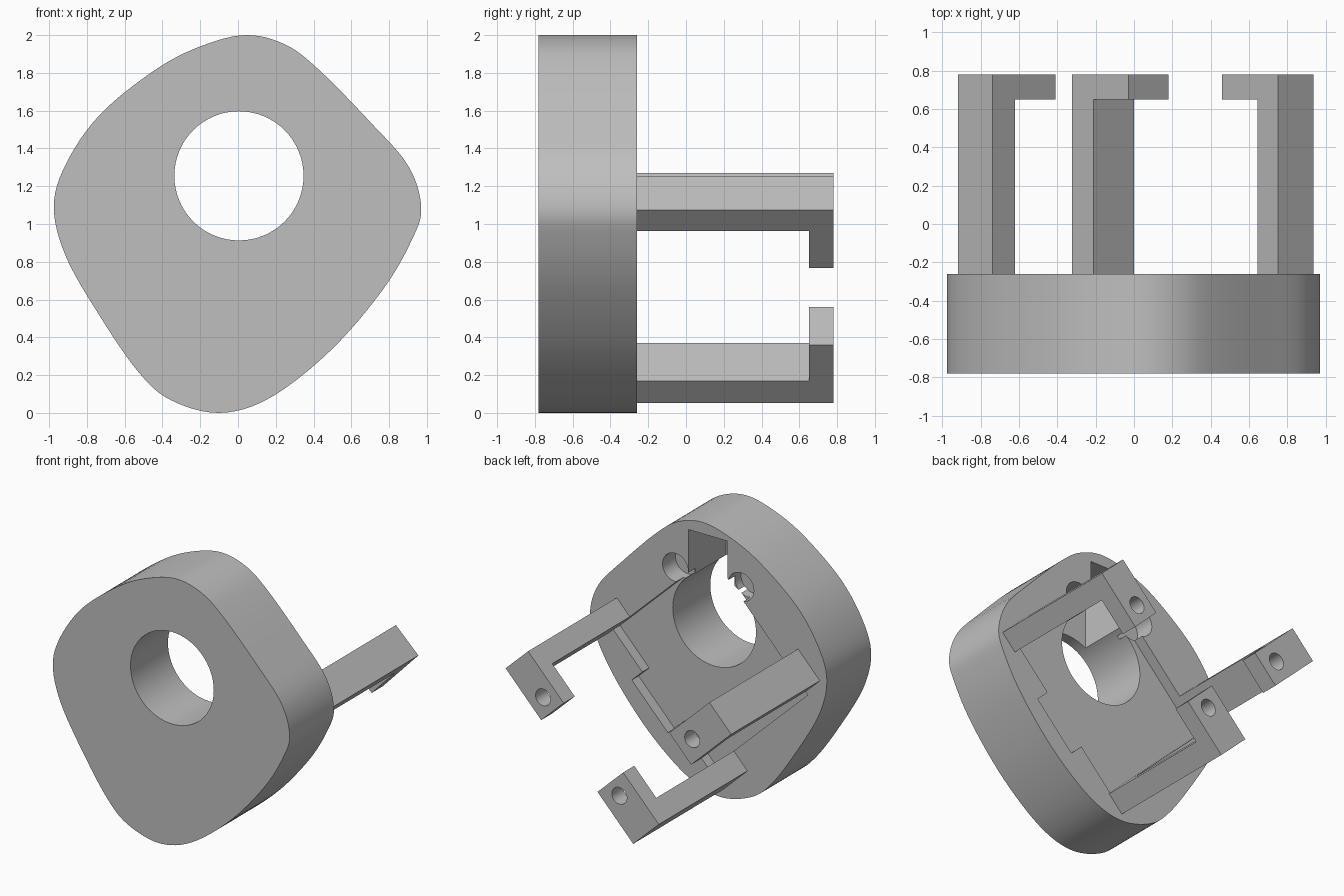
import bpy, bmesh, math
from mathutils import Vector

cube = bpy.data.objects.get("Cube")
if cube:
    bpy.data.objects.remove(cube, do_unlink=True)

grey = bpy.data.materials.new("plain_grey")
grey.use_nodes = True
COLOR = (0.52, 0.52, 0.52, 1)
grey.diffuse_color = COLOR
grey.node_tree.nodes["Principled BSDF"].inputs["Base Color"].default_value = COLOR

FRONT, BACK, FLOOR, TIP = -0.78, -0.26, -0.34, 0.78
TILT = math.radians(43.6)
C, S = math.cos(TILT), math.sin(TILT)


def tilted(u, v):
    """Turn the tilted square frame of the pocket into x, z."""
    return (C * u + S * v, -S * u + C * v)


def prism(name, outline, y0, y1):
    """Extrude an x, z outline along y."""
    bm = bmesh.new()
    face = bm.faces.new([bm.verts.new((x, y0, z)) for x, z in outline])
    new = bmesh.ops.extrude_face_region(bm, geom=[face])["geom"]
    bmesh.ops.translate(bm, vec=(0, y1 - y0, 0),
                        verts=[g for g in new if isinstance(g, bmesh.types.BMVert)])
    bmesh.ops.recalc_face_normals(bm, faces=bm.faces)
    mesh = bpy.data.meshes.new(name)
    bm.to_mesh(mesh)
    bm.free()
    obj = bpy.data.objects.new(name, mesh)
    bpy.context.collection.objects.link(obj)
    mesh.materials.append(grey)
    return obj


def circle(x, z, r, n):
    return [(x + r * math.cos(math.tau * i / n), z + r * math.sin(math.tau * i / n))
            for i in range(n)]


def rect(u0, u1, v0, v1):
    return [tilted(u, v) for u, v in ((u0, v0), (u1, v0), (u1, v1), (u0, v1))]


def spline(points, steps):
    """Closed smooth curve through the points."""
    pts = [Vector(p) for p in points]
    out = []
    for i in range(len(pts)):
        a, b, c, d = (pts[(i + k) % len(pts)] for k in (-1, 0, 1, 2))
        for s in range(steps):
            t = s / steps
            out.append(tuple(0.5 * (2 * b + (c - a) * t + (2 * a - 5 * b + 4 * c - d) * t * t
                                    + (3 * b - a - 3 * c + d) * t ** 3)))
    return out


def combine(obj, other, operation):
    """Apply one boolean and remove the helper."""
    other.hide_render = True
    mod = obj.modifiers.new("combine", "BOOLEAN")
    mod.operation, mod.solver, mod.object = operation, "EXACT", other
    graph = bpy.context.evaluated_depsgraph_get()
    mesh = bpy.data.meshes.new_from_object(obj.evaluated_get(graph))
    obj.modifiers.clear()
    obj.data = mesh
    bpy.data.objects.remove(other, do_unlink=True)


def smooth(obj):
    bpy.ops.object.select_all(action="DESELECT")
    obj.select_set(True)
    bpy.context.view_layer.objects.active = obj
    bpy.ops.object.shade_smooth_by_angle(angle=math.radians(30))


# Rounded block
OUTLINE = [(0.04, 2.0), (-0.2, 1.94), (-0.44, 1.815), (-0.73, 1.58), (-0.91, 1.32),
           (-0.975, 1.09), (-0.91, 0.825), (-0.73, 0.51), (-0.53, 0.22), (-0.36, 0.07),
           (-0.1, 0), (0.17, 0.08), (0.49, 0.33), (0.765, 0.65), (0.92, 0.915),
           (0.97, 1.09), (0.9, 1.31), (0.7, 1.54), (0.43, 1.815), (0.25, 1.95)]
body = prism("rounded_body", spline(OUTLINE, 6), FRONT, BACK)

# Shallow tilted pocket in the back, with a side notch
U0, U1, V0, V1 = -1.246, -0.13, 0.123, 1.268
NOTCH = -0.01
pocket = [tilted(u, v) for u, v in (
    (U0, V0), (U1, V0), (U1, 0.49), (NOTCH, 0.49), (NOTCH, 0.92), (U1, 0.92), (U1, V1), (U0, V1))]
combine(body, prism("pocket_cutter", pocket, FLOOR, BACK + 0.1), "DIFFERENCE")

# Round opening, top slot and two blind screw holes
combine(body, prism("opening_cutter", circle(0.005, 1.255, 0.342, 64), FRONT - 0.1, BACK + 0.1),
        "DIFFERENCE")
slot = [(-0.16, 1.4), (0.16, 1.4), (0.16, 1.915), (-0.16, 1.915)]
combine(body, prism("slot_cutter", slot, -0.7, BACK + 0.1), "DIFFERENCE")
for side in (-1, 1):
    combine(body, prism("screw_cutter", circle(side * 0.27, 1.605, 0.105, 32), -0.41, BACK + 0.1),
            "DIFFERENCE")
smooth(body)

# Hooked arms: bar, inward foot and screw hole centre, in the tilted frame
ARMS = {
    "left_arm": ((-0.319, -0.064, V1, 1.424), (-0.319, -0.064, 1.0, 1.424), (-0.195, 1.115)),
    "right_arm": ((-1.41, U0, 0.15, 0.41), (-1.41, -0.955, 0.15, 0.41), (-1.094, 0.283)),
    "bottom_arm": ((-0.408, -0.117, -0.04, V0), (-0.408, -0.117, -0.04, 0.385), (-0.26, 0.275)),
}
for name, (bar, foot, hole) in ARMS.items():
    arm = prism(name, rect(*bar), FLOOR, TIP)
    combine(arm, prism("foot", rect(*foot), 0.65, TIP), "UNION")
    combine(arm, prism("hole_cutter", circle(*tilted(*hole), 0.062, 32), 0.6, TIP + 0.1),
            "DIFFERENCE")
    smooth(arm)
